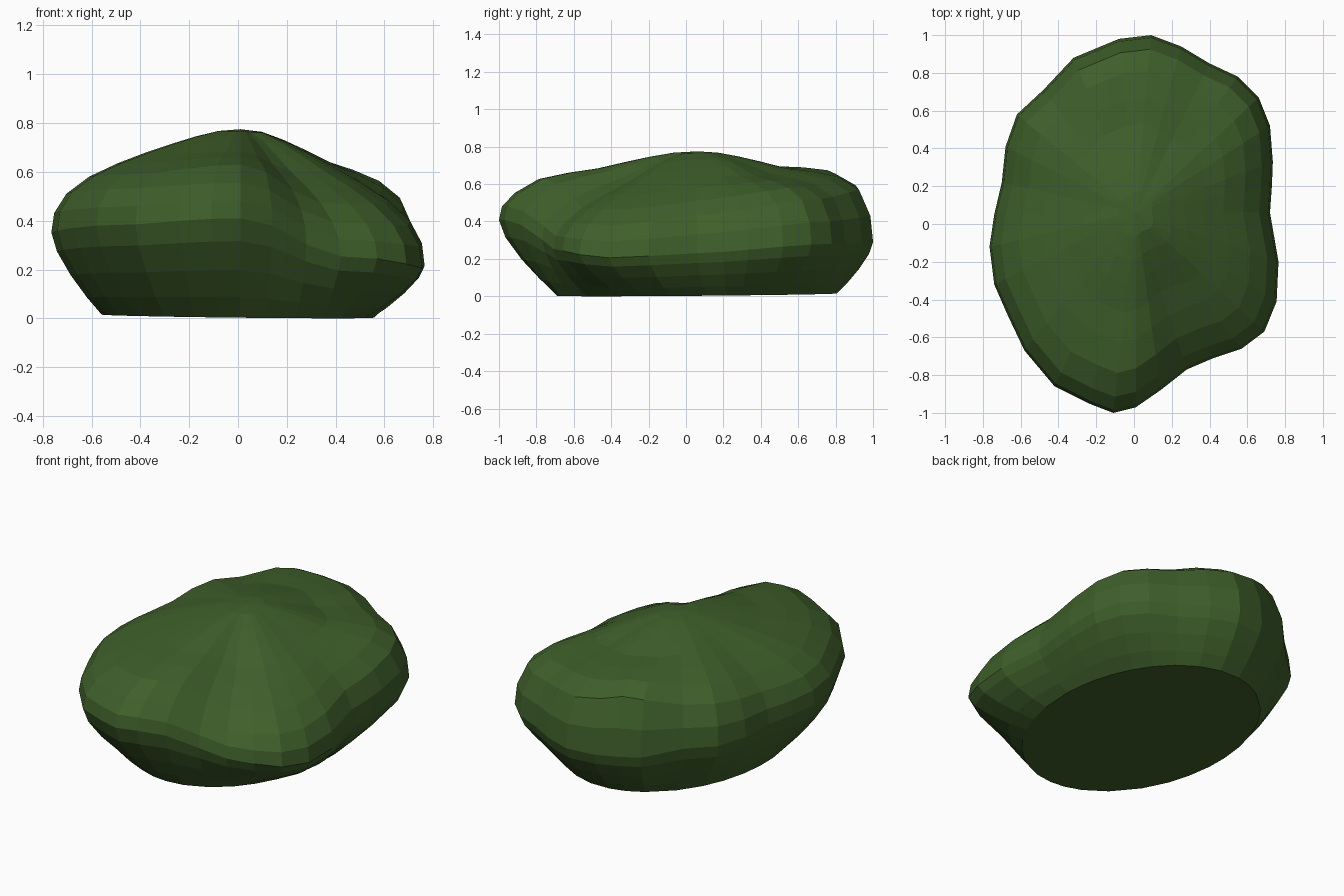
import bpy, bmesh, math

if "Cube" in bpy.data.objects:
    bpy.data.objects.remove(bpy.data.objects["Cube"])

# Outline seen from above, counter-clockwise
OUTLINE = [
    (.72, .06), (.73, .20), (.735, .33), (.72, .52), (.66, .67), (.55, .78), (.40, .85), (.25, .94),
    (.09, 1.0), (-.08, .98), (-.20, .93), (-.32, .88), (-.48, .71), (-.62, .58), (-.68, .41), (-.70, .22),
    (-.74, .05), (-.765, -.12), (-.74, -.32), (-.67, -.48), (-.58, -.67), (-.42, -.86), (-.24, -.95), (-.11, -1.0),
    (.01, -.97), (.14, -.88), (.28, -.77), (.42, -.71), (.57, -.66), (.69, -.57), (.755, -.41), (.765, -.20)]

# Direction in degrees, then heights: widest line, at 0.92, 0.8 and 0.5 of the radius
HEIGHTS = [
    (0, .23, .43, .51, .64), (45, .28, .52, .585, .645), (85, .29, .57, .64, .685),
    (108, .29, .62, .675, .695), (135, .33, .56, .63, .70), (180, .35, .51, .58, .68),
    (225, .38, .53, .59, .675), (270, .41, .555, .63, .685), (312, .25, .39, .47, .60),
    (340, .205, .38, .465, .61), (360, .23, .43, .51, .64)]
APEX = (.01, .06, .775)


def heights_at(angle):
    d = math.degrees(angle) % 360
    for a, b in zip(HEIGHTS, HEIGHTS[1:]):
        if a[0] <= d <= b[0]:
            s = (1 - math.cos(math.pi * (d - a[0]) / (b[0] - a[0]))) / 2
            return [p + (q - p) * s for p, q in zip(a[1:], b[1:])]


def meridian(x, y):
    """Points from the base rim up to just below the apex."""
    angle = math.atan2(y, x / .76)
    zw, z92, z80, z50 = heights_at(angle)
    bx, by = .56 * math.cos(angle), .06 + .75 * math.sin(angle)
    bz = .009 - .009 * math.cos(angle + math.pi / 4)
    pts = []
    for u, v in [(0, 0), (.30, .21), (.62, .48), (.89, .77), (1, 1)]:
        pts.append((bx + (x - bx) * u, by + (y - by) * u, bz + (zw - bz) * v))
    top = APEX[2]
    for f, z in [(.985, zw + (z92 - zw) * .5), (.92, z92), (.80, z80),
                 (.65, (z80 + z50) / 2 + .005), (.5, z50), (.36, z50 + (top - z50) * .38),
                 (.24, z50 + (top - z50) * .68), (.12, z50 + (top - z50) * .92)]:
        pts.append((APEX[0] + (x - APEX[0]) * f, APEX[1] + (y - APEX[1]) * f, z))
    return pts


# Shrub body
bm = bmesh.new()
cols = [[bm.verts.new(p) for p in meridian(x, y)] for x, y in OUTLINE]
apex = bm.verts.new(APEX)
for i, a in enumerate(cols):
    b = cols[(i + 1) % len(cols)]
    for j in range(len(a) - 1):
        bm.faces.new((a[j], b[j], b[j + 1], a[j + 1]))
    bm.faces.new((a[-1], b[-1], apex))
bm.faces.new([c[0] for c in reversed(cols)])
bmesh.ops.recalc_face_normals(bm, faces=bm.faces)

mesh = bpy.data.meshes.new("shrub")
bm.to_mesh(mesh)
bm.free()
shrub = bpy.data.objects.new("shrub", mesh)
bpy.context.collection.objects.link(shrub)

# Leaf green
mat = bpy.data.materials.new("leaf_green")
mat.diffuse_color = (.05, .115, .024, 1)
mat.use_nodes = True
mat.node_tree.nodes["Principled BSDF"].inputs["Base Color"].default_value = mat.diffuse_color
mesh.materials.append(mat)
